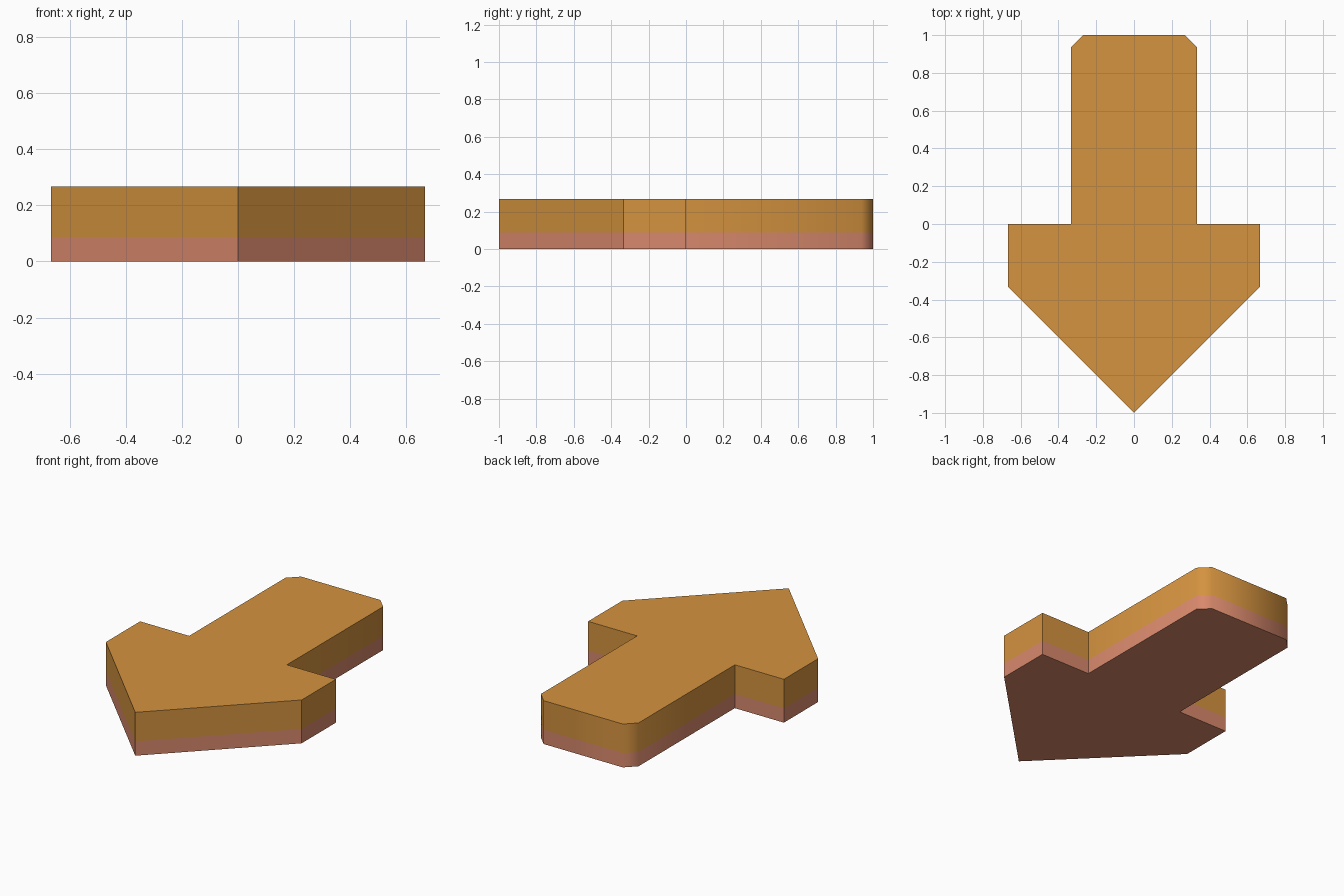
import bpy, bmesh

if "Cube" in bpy.data.objects:
    bpy.data.objects.remove(bpy.data.objects["Cube"])

HEIGHT, BAND = 0.267, 0.088


def material(name, rgb):
    m = bpy.data.materials.new(name)
    m.diffuse_color = (*rgb, 1)
    m.use_nodes = True
    m.node_tree.nodes["Principled BSDF"].inputs["Base Color"].default_value = m.diffuse_color
    return m


orange = material("orange", (0.66, 0.29, 0.05))
pink = material("dusty pink", (0.69, 0.25, 0.15))

# Arrow outline: right half from tip to tail, mirrored for the left half
half = [(0.667, -0.333), (0.667, 0), (0.333, 0), (0.333, 0.937), (0.27, 1)]
outline = [(0, -1)] + half + [(-x, y) for x, y in reversed(half)]

# Extrude the outline in two layers: pink base band, orange body
bm = bmesh.new()
layers = [[bm.verts.new((x, y, z)) for x, y in outline] for z in (0, BAND, HEIGHT)]
n = len(outline)
bm.faces.new(layers[0][::-1]).material_index = 1
bm.faces.new(layers[2])
for level in range(2):
    low, high = layers[level], layers[level + 1]
    for i in range(n):
        j = (i + 1) % n
        bm.faces.new((low[i], low[j], high[j], high[i])).material_index = 1 - level

# Smooth only around the cut tail corners and across the colour band
for f in bm.faces:
    f.smooth = True
for e in bm.edges:
    a, b = (v.co for v in e.verts)
    on_band = abs(a.z - BAND) < 1e-4 and abs(b.z - BAND) < 1e-4
    tail_corner = abs(a.z - b.z) > 1e-4 and a.y > 0.9
    e.smooth = on_band or tail_corner

mesh = bpy.data.meshes.new("arrow")
bm.to_mesh(mesh)
bm.free()
mesh.materials.append(orange)
mesh.materials.append(pink)
arrow = bpy.data.objects.new("arrow", mesh)
bpy.context.collection.objects.link(arrow)
